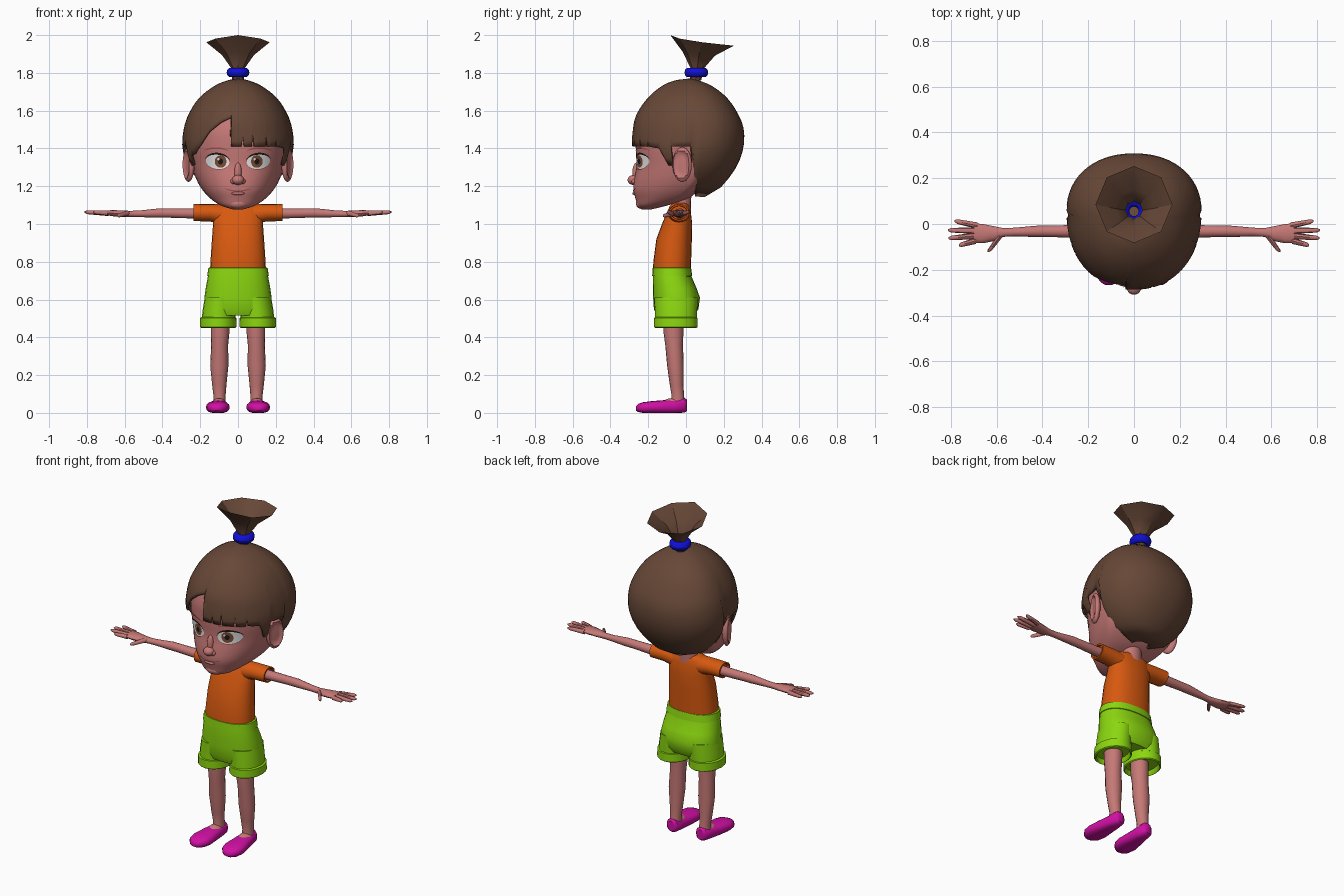
import bpy, bmesh, math
from mathutils import Matrix, Vector

if "Cube" in bpy.data.objects:
    bpy.data.objects.remove(bpy.data.objects["Cube"])


def material(name, *rgb):
    m = bpy.data.materials.new(name)
    m.use_nodes = True
    m.diffuse_color = (*rgb, 1)
    m.node_tree.nodes["Principled BSDF"].inputs["Base Color"].default_value = (*rgb, 1)
    return m


skin = material("skin", .56, .19, .18)
rose = material("lip_rose", .34, .09, .085)
brown = material("hair_brown", .135, .064, .038)
orange = material("shirt_orange", .68, .1, .005)
green = material("shorts_green", .26, .68, .005)
magenta = material("shoe_magenta", .64, .005, .37)
blue = material("band_blue", .005, .005, .7)
white = material("eye_white", .8, .8, .8)
iris_brown = material("iris_brown", .2, .07, .035)
black = material("pupil_black", .01, .008, .008)


def finish(name, bm, mat, mirror=False, subsurf=0, recalc=True, angle=45):
    if recalc:
        bmesh.ops.recalc_face_normals(bm, faces=bm.faces)
    me = bpy.data.meshes.new(name)
    bm.to_mesh(me)
    bm.free()
    me.materials.append(mat)
    me.shade_smooth()
    me.set_sharp_from_angle(angle=math.radians(angle))
    ob = bpy.data.objects.new(name, me)
    bpy.context.collection.objects.link(ob)
    if mirror:
        ob.modifiers.new("mirror", "MIRROR").use_mirror_merge = False
    if subsurf:
        s = ob.modifiers.new("smooth", "SUBSURF")
        s.levels = s.render_levels = subsurf
    return ob


def spow(v, p):
    return math.copysign(abs(v) ** p, v)


def skin_rows(bm, rows, wrap):
    # joins neighbouring rows of vertices with quads
    n = len(rows[0])
    for a, b in zip(rows, rows[1:]):
        for i in range(n if wrap else n - 1):
            k = (i + 1) % n
            bm.faces.new((b[i], b[k], a[k], a[i]))


def tube(name, rings, mat, axis="z", n=16, p=1.0, caps=True, floor=None, **kw):
    # rings: x, y, z and the two radii, in planes across the axis
    u, v = {"x": (1, 2), "y": (0, 2), "z": (0, 1)}[axis]
    bm = bmesh.new()
    rows = []
    for *c, ru, rv in rings:
        row = []
        for i in range(n):
            a = math.tau * i / n
            q = Vector(c)
            q[u] += ru * spow(math.cos(a), p)
            q[v] += rv * spow(math.sin(a), p)
            if floor is not None:
                q.z = max(q.z, floor)
            row.append(bm.verts.new(q))
        rows.append(row)
    skin_rows(bm, rows, True)
    if caps:
        bm.faces.new(rows[0])
        bm.faces.new(rows[-1])
    return finish(name, bm, mat, **kw)


def ball(name, loc, radii, mat, rot=0, dent=False, **kw):
    bm = bmesh.new()
    bmesh.ops.create_uvsphere(bm, u_segments=20, v_segments=14, radius=1)
    for v in bm.verts:
        if dent and v.co.x > 0 and v.co.y ** 2 + v.co.z ** 2 < .5:
            v.co.x *= .25
    bm.transform(Matrix.Translation(loc) @ Matrix.Rotation(rot, 4, "Z") @ Matrix.Diagonal((*radii, 1)))
    return finish(name, bm, mat, **kw)


def sample(table, z):
    # smooth lookup of the outline at a height
    i = max(k for k in range(len(table) - 1) if k == 0 or table[k][0] <= z)
    a, b = table[i], table[i + 1]
    before, after = table[max(i - 1, 0)], table[min(i + 2, len(table) - 1)]
    h = b[0] - a[0]
    t = min(max((z - a[0]) / h, 0), 1)
    out = []
    for k in range(1, len(a)):
        m0 = (b[k] - before[k]) / (b[0] - before[0]) * h
        m1 = (after[k] - a[k]) / (after[0] - a[0]) * h
        d = b[k] - a[k]
        out.append(a[k] + t * (m0 + t * (3 * d - 2 * m0 - m1 + t * (m0 + m1 - 2 * d))))
    return out


ROUND = .92


def outline(table, z, ang):
    w, front, back, cy = sample(table, z)
    c = spow(math.cos(ang), ROUND)
    return Vector((w * spow(math.sin(ang), ROUND), cy + c * ((front - cy) if c > 0 else (cy - back)), z))


# Head: height, half width, front, back, widest depth
HEAD = [(1.078, .03, -.235, -.18, -.21), (1.095, .085, -.255, -.11, -.17), (1.13, .14, -.266, .0, -.08),
        (1.18, .188, -.279, .07, -.01), (1.24, .222, -.274, .12, .03), (1.31, .243, -.262, .17, .04),
        (1.4, .257, -.266, .2, .04), (1.5, .255, -.262, .2, .04), (1.6, .215, -.22, .18, .04), (1.7, .09, -.1, .1, .02)]
bm = bmesh.new()
rows = []
for r in range(33):
    z = 1.078 + (1.7 - 1.078) * (r / 32) ** 1.3
    rows.append([bm.verts.new(outline(HEAD, z, math.tau * i / 48)) for i in range(48)])
skin_rows(bm, rows, True)
bm.faces.new(rows[0])
bm.faces.new(rows[-1])
finish("head", bm, skin)
tube("neck", [(0, -.02, 1.06, .06, .045), (0, -.02, 1.2, .055, .05)], skin)

ball("nose_tip", (0, -.278, 1.233), (.032, .031, .026), skin)
ball("nose_bridge", (0, -.262, 1.27), (.02, .022, .055), skin)
ball("nostril", (.023, -.27, 1.226), (.017, .02, .016), skin, mirror=True)
ball("chin", (0, -.235, 1.108), (.05, .03, .028), skin)
ball("ear", (.262, -.02, 1.315), (.026, .055, .092), skin, rot=-.4, dent=True, mirror=True)

# Hair cap: columns run from the crown to a jagged hairline
HAIR = [(1.14, .03, -.02, .09, .04), (1.155, .1, -.05, .14, .04), (1.2, .175, -.1, .19, .04),
        (1.29, .255, -.2, .26, .04), (1.395, .293, -.28, .302, .05), (1.5, .288, -.281, .306, .06),
        (1.58, .262, -.262, .277, .06), (1.67, .203, -.2, .215, .05), (1.735, .118, -.12, .13, .035),
        (1.762, .05, -.05, .06, .025), (1.77, .002, .018, .022, .02)]
side = [(59, 1.36), (61, 1.31), (67, 1.31), (69, 1.41), (86, 1.41), (91, 1.2), (96, 1.145), (180, 1.142)]
hairline = [(-a, z) for a, z in reversed(side)]
hairline += [(-52, 1.37), (-41, 1.42), (-30, 1.49), (-17, 1.54), (-7, 1.565), (-9 + 2.5, 1.54), (-6, 1.41)]
for a, z in ((4, 1.46), (14, 1.48), (29, 1.47), (42, 1.45)):
    hairline += [(a - 1.2, 1.41), (a, z), (a + 1.2, 1.41)]
hairline += [(56, 1.4)] + side
columns = []
for (a0, z0), (a1, z1) in zip(hairline, hairline[1:]):
    steps = max(1, math.ceil((a1 - a0) / 6))
    columns += [(a0 + (a1 - a0) * s / steps, z0 + (z1 - z0) * s / steps) for s in range(steps)]
bm = bmesh.new()
rows = []
for r in range(21):
    t = (r / 20) ** 1.7
    rows.append([bm.verts.new(outline(HAIR, 1.77 - (1.77 - zb) * t, math.radians(a))) for a, zb in columns])
skin_rows(bm, rows, True)
hair = finish("hair", bm, brown, recalc=False, angle=60)
shell = hair.modifiers.new("thickness", "SOLIDIFY")
shell.thickness, shell.offset = .012, -1

# Ponytail: open eight-sided funnel with a tilted rim, held by a band
bm = bmesh.new()
rows = []
for z, r, cy, tilt in ((1.76, .03, .05, 0), (1.825, .036, .06, 0), (1.895, .085, .068, .08), (1.962, .168, .085, .18)):
    row = []
    for i in range(8):
        a = math.tau * i / 8
        y = r * math.sin(a)
        lift = .035 * (y / r) ** 2 * (y < 0) * tilt / .18
        row.append(bm.verts.new((r * math.cos(a), cy + y, z - tilt * y * (.6 if y > 0 else .1) + lift)))
    rows.append(row)
skin_rows(bm, rows[::-1], True)
finish("ponytail", bm, brown, recalc=False, angle=30)
band = [(.04 + .02 * math.cos(a), .026 * math.sin(a)) for a in (math.tau * k / 10 for k in range(11))]
tube("hair_band", [(0, .055, 1.802 + h, r, r * 1.05) for r, h in band], blue, caps=False)


# Face details: thin plates that follow the head surface
def plate(name, cx, half, mid, height, off, mat, **kw):
    bm = bmesh.new()
    rows = []
    for j in range(5):
        row = []
        for i in range(17):
            u = -math.cos(math.pi * i / 16)
            x, z = cx + half * u, mid(u) + height(u) * (j / 2 - 1)
            w, front, _, cy = sample(HEAD, z)
            e = 2 / ROUND
            y = cy + (front - cy) * (1 - min(abs(x) / w, 1) ** e) ** (1 / e)
            row.append(bm.verts.new((x, y - off, z)))
        rows.append(row)
    skin_rows(bm, rows[::-1], False)
    return finish(name, bm, mat, recalc=False, **kw)


def arc(r):
    return lambda u: r * math.sqrt(max(0, 1 - u * u)) + .0002


plate("eye", .108, .062, lambda u: 1.33 + .004 * u, arc(.039), .003, white, mirror=True)
plate("eyelash", .108, .067, lambda u: 1.332 + .004 * u + arc(.04)(u), arc(.005), .005, black, mirror=True)
plate("lower_lid", .108, .06, lambda u: 1.328 + .004 * u - arc(.039)(u), arc(.002), .005, rose, mirror=True)
plate("eyebrow", .115, .068, lambda u: 1.402 - .014 * u * u, arc(.004), .004, rose, mirror=True)
for label, x in (("right", -.092), ("left", .1)):
    plate(label + "_iris", x, .031, lambda u: 1.331, arc(.033), .005, iris_brown)
    plate(label + "_pupil", x, .014, lambda u: 1.331, arc(.015), .007, black)
    plate(label + "_eye_glint", x - .012, .006, lambda u: 1.343, arc(.006), .009, white)
plate("mouth_line", 0, .07, lambda u: 1.174 + .014 * u * u, arc(.0035), .003, rose)
ball("lower_lip", (0, -.272, 1.162), (.035, .012, .009), skin)

# Shirt
tube("shirt", [(0, -.075, .745, .148, .1), (0, -.073, .8, .146, .1), (0, -.063, .92, .138, .094),
               (0, -.047, 1, .132, .08), (0, -.038, 1.06, .135, .064), (0, -.034, 1.095, .115, .052),
               (0, -.03, 1.112, .06, .04)], orange, n=24, p=.88)
tube("sleeve", [(.08, -.038, 1.05, .055, .055), (.15, -.038, 1.06, .054, .046), (.235, -.036, 1.06, .053, .045),
                (.235, -.036, 1.06, .045, .037), (.22, -.036, 1.06, .043, .035)], orange, axis="x", mirror=True)

# Shorts
tube("shorts_hips", [(0, -.075, .765, .15, .098), (0, -.073, .72, .16, .103), (0, -.06, .66, .171, .116),
                     (0, -.05, .61, .178, .124), (0, -.052, .55, .18, .118), (0, -.055, .515, .165, .1)], green, n=24, p=.88)
tube("waistband", [(0, -.075, .77, .145, .095), (0, -.075, .768, .157, .102), (0, -.073, .725, .163, .106),
                   (0, -.073, .722, .155, .1)], green, n=24, p=.88)
tube("shorts_leg", [(.092, -.053, .61, .084, .115), (.1, -.053, .54, .088, .112), (.103, -.054, .48, .09, .11)],
     green, n=20, mirror=True)
tube("shorts_cuff", [(.104, -.054, .507, .088, .108), (.105, -.054, .502, .096, .116), (.105, -.054, .455, .097, .116),
                     (.105, -.054, .45, .09, .11), (.104, -.054, .455, .085, .104), (.104, -.054, .5, .08, .1)],
     green, n=20, mirror=True)

# Legs and shoes
tube("leg", [(.094, -.066, .52, .05, .053), (.095, -.066, .42, .049, .052), (.097, -.063, .36, .045, .047),
             (.099, -.056, .25, .048, .044), (.099, -.05, .15, .038, .036), (.098, -.043, .09, .032, .033),
             (.098, -.045, .04, .034, .04)], skin, mirror=True)
ball("foot", (.1, -.07, .05), (.036, .055, .028), skin, mirror=True)
tube("shoe", [(.098, .005, .04, .02, .03), (.098, -.008, .04, .036, .039), (.1, -.06, .034, .044, .036),
              (.104, -.12, .032, .053, .035), (.107, -.185, .03, .063, .032), (.109, -.23, .028, .055, .028),
              (.11, -.254, .026, .036, .021), (.111, -.266, .024, .016, .011)],
     magenta, axis="y", p=.8, floor=0, mirror=True)

# Arms and hands
tube("arm", [(.15, -.032, 1.056, .03, .03), (.25, -.032, 1.056, .028, .027), (.37, -.032, 1.058, .025, .025),
             (.42, -.032, 1.058, .025, .025), (.52, -.035, 1.054, .019, .018), (.57, -.037, 1.053, .019, .017),
             (.61, -.042, 1.054, .032, .018), (.66, -.042, 1.057, .042, .017), (.7, -.04, 1.06, .043, .012)],
     skin, axis="x", n=14, mirror=True)
fingers = [("index", .69, -.073, .765, -.093), ("middle", .695, -.052, .81, -.062),
           ("ring", .695, -.029, .813, -.027), ("little", .685, -.007, .785, .013), ("thumb", .585, -.052, .637, -.123)]
for label, x0, y0, x1, y1 in fingers:
    rings = []
    for t, r in ((0, .014), (.5, .012), (.88, .01), (1, .004)):
        rings.append((x0 + (x1 - x0) * t, y0 + (y1 - y0) * t, 1.057 + .006 * t - .02 * (label == "thumb") * t, r, r))
    tube(label + "_finger", rings, skin, axis="y" if label == "thumb" else "x", n=8, mirror=True)
